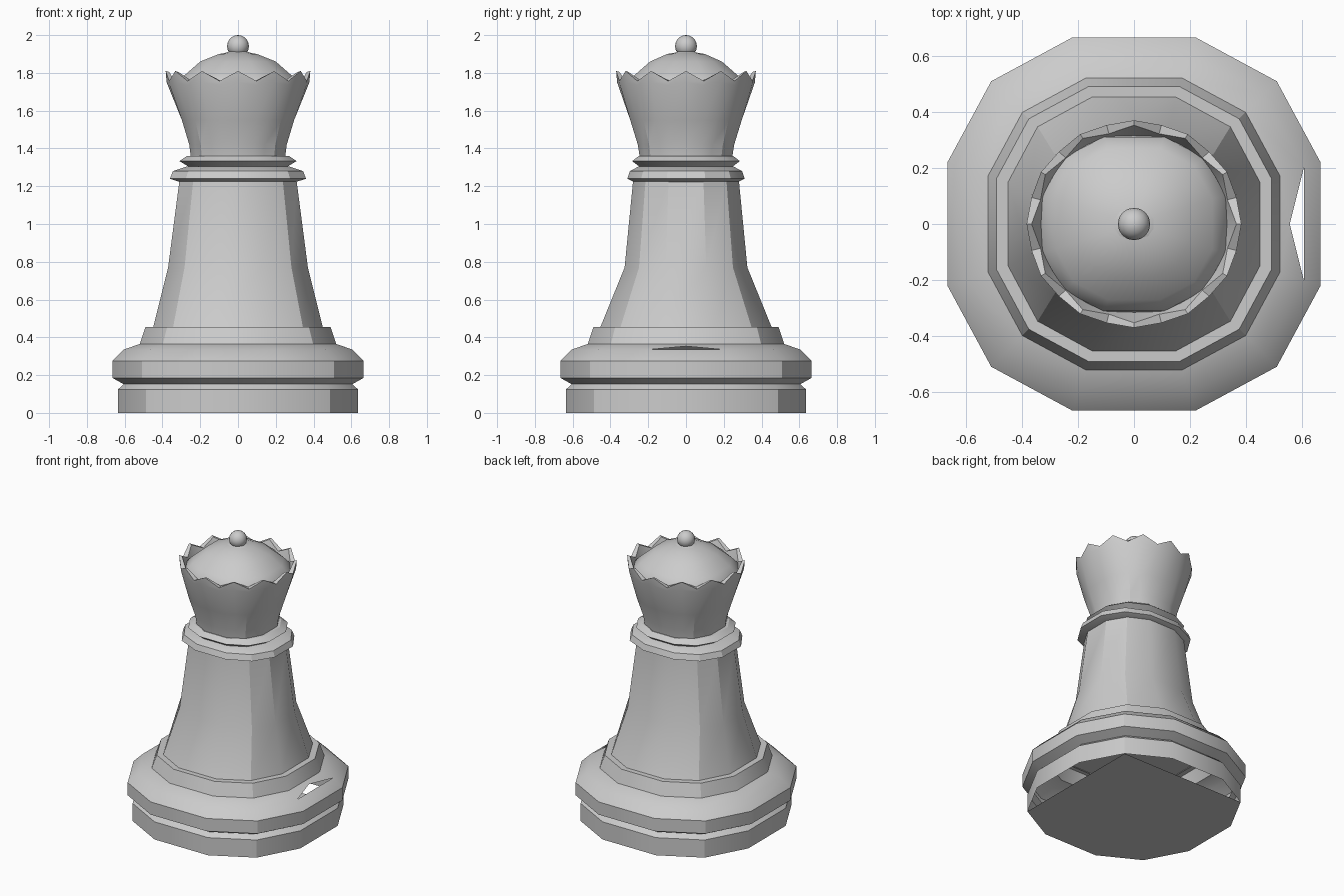
import bpy, bmesh, math

if "Cube" in bpy.data.objects:
    bpy.data.objects.remove(bpy.data.objects["Cube"])

grey = bpy.data.materials.new("stone_grey")
grey.diffuse_color = (0.6, 0.6, 0.6, 1)
grey.use_nodes = True
grey.node_tree.nodes["Principled BSDF"].inputs["Base Color"].default_value = grey.diffuse_color

# Twelve-sided outline with wide flats on the axes, for half-widths of 1
Q = [(1, .33), (.765, .765), (.33, 1)]
OUTLINE = (Q + [(-x, y) for x, y in reversed(Q)]
           + [(-x, -y) for x, y in Q] + [(x, -y) for x, y in reversed(Q)])


def ring(bm, hx, hy, z):
    return [bm.verts.new((hx * x, hy * y, z)) for x, y in OUTLINE]


def bridge(bm, a, b, skip=()):
    n = len(a)
    for i in range(n):
        if i not in skip:
            j = (i + 1) % n
            bm.faces.new((a[i], a[j], b[j], b[i]))


def finish(bm, name, angle=30):
    me = bpy.data.meshes.new(name)
    bm.to_mesh(me)
    bm.free()
    me.materials.append(grey)
    ob = bpy.data.objects.new(name, me)
    bpy.context.collection.objects.link(ob)
    bpy.ops.object.select_all(action='DESELECT')
    ob.select_set(True)
    bpy.context.view_layer.objects.active = ob
    bpy.ops.object.shade_smooth_by_angle(angle=math.radians(angle))
    return ob


def lathe(name, profile, bottom=True, top=True, angle=30):
    bm = bmesh.new()
    rings = [ring(bm, *p) for p in profile]
    for a, b in zip(rings, rings[1:]):
        bridge(bm, a, b)
    if bottom:
        bm.faces.new(rings[0][::-1])
    if top:
        bm.faces.new(rings[-1])
    return finish(bm, name, angle)


# Base: stepped foot with a notch in the +x shoulder and a partial floor
bm = bmesh.new()
steps = [(.635, 0), (.635, .125), (.605, .152), (.665, .185), (.665, .275),
         (.605, .335), (.52, .365), (.49, .455)]
rings = [ring(bm, h, h, z) for h, z in steps]
for k, (a, b) in enumerate(zip(rings, rings[1:])):
    bridge(bm, a, b, skip=(11,) if k == 5 else ())
notch = bm.verts.new((.555, 0, .353))
lo, up = rings[5], rings[6]
bm.faces.new((lo[11], notch, up[11]))
bm.faces.new((notch, up[0], up[11]))
bm.faces.new((notch, lo[0], up[0]))
bm.faces.new(rings[-1])
floor = [v for i, v in enumerate(rings[0]) if i not in (0, 2, 3, 11)]
bm.faces.new(floor[::-1])
finish(bm, "base")

# Tapered column
lathe("column", [(.45, .455, .45), (.37, .325, .77), (.31, .28, 1.23)], False, False)

# Two collars under the head
lathe("lower_collar", [(.30, .27, 1.22), (.36, .31, 1.24), (.345, .297, 1.28),
                       (.27, .25, 1.305)])
lathe("upper_collar", [(.26, .245, 1.303), (.31, .285, 1.333), (.27, .25, 1.36)])

# Flared crown with twelve points and a thin rim
bm = bmesh.new()


def ring24(hx, hy, z):
    pts = []
    for i, p in enumerate(OUTLINE):
        q = OUTLINE[i - 1]
        pts += [((p[0] + q[0]) / 2, (p[1] + q[1]) / 2), p]
    return [bm.verts.new((hx * x, hy * y, z)) for x, y in pts]


def round_ring(tip, valley, ztip, zvalley):
    out = []
    for i in range(24):
        r, z = (valley, zvalley) if i % 2 else (tip, ztip)
        t = i * math.tau / 24
        out.append(bm.verts.new((r * math.cos(t), r * .965 * math.sin(t), z)))
    return out


crown = [ring24(.25, .245, 1.355), ring24(.258, .255, 1.42), ring24(.297, .295, 1.55),
         round_ring(.378, .375, 1.75, 1.735), round_ring(.383, .378, 1.81, 1.757),
         round_ring(.365, .345, 1.805, 1.757), round_ring(.325, .325, 1.70, 1.70)]
for a, b in zip(crown, crown[1:]):
    bridge(bm, a, b)
finish(bm, "crown")

# Domed cap inside the crown
lathe("dome", [(.335, .315, 1.70), (.325, .31, 1.745), (.28, .27, 1.79), (.2, .19, 1.86),
               (.1, .1, 1.90), (.03, .03, 1.912)], False, True, 40)

# Small seat and ball finial
lathe("finial_seat", [(.07, .06, 1.893), (.07, .06, 1.905), (.04, .04, 1.915)])
bm = bmesh.new()
bmesh.ops.create_uvsphere(bm, u_segments=16, v_segments=10, radius=.058)
bmesh.ops.translate(bm, verts=bm.verts, vec=(0, 0, 1.942))
finish(bm, "finial_ball", 60)
